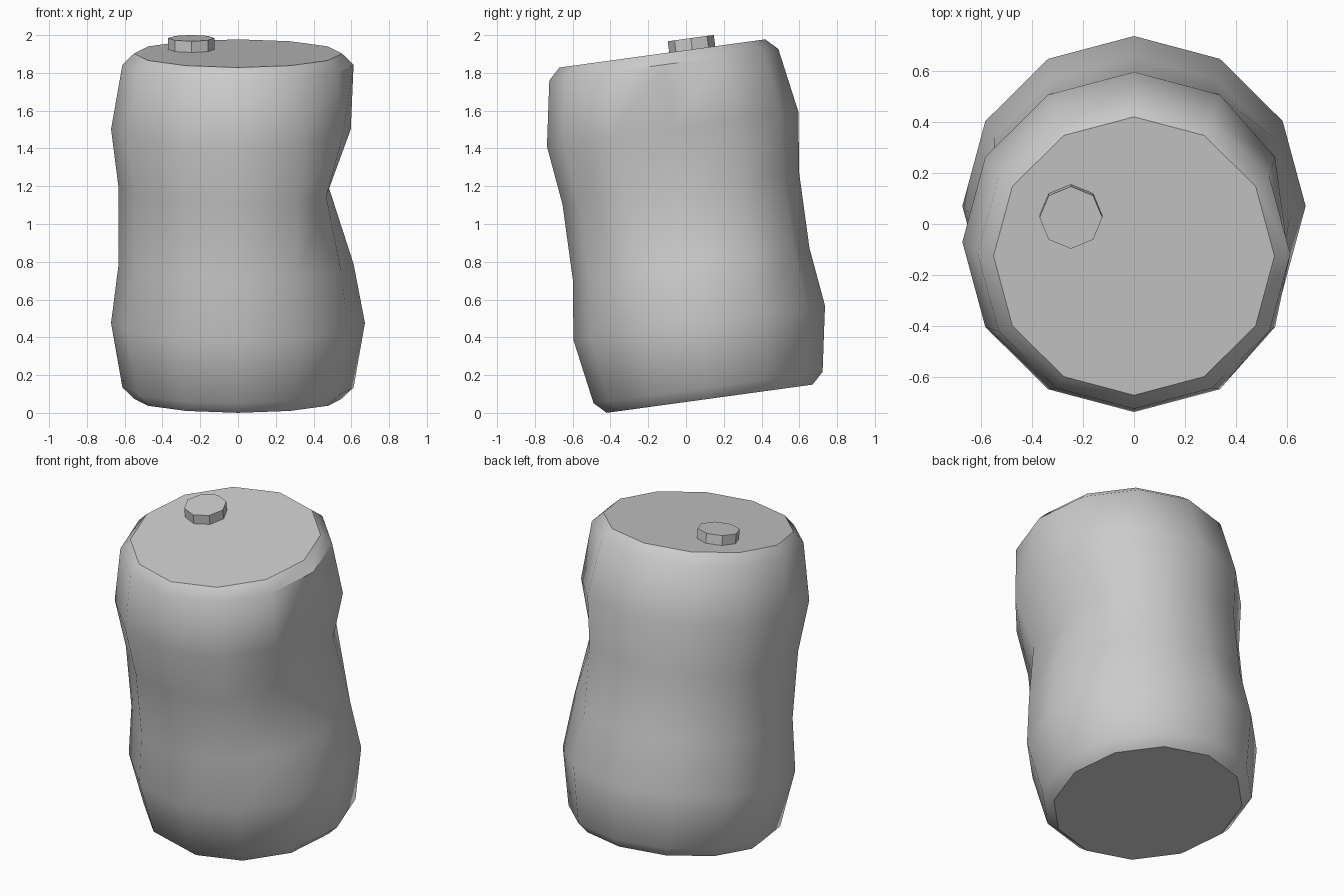
import bpy, bmesh
from math import radians, cos, sin, tau
from mathutils import Matrix

cube = bpy.data.objects.get("Cube")
if cube:
    bpy.data.objects.remove(cube, do_unlink=True)

# Bare metal
metal = bpy.data.materials.new("grey_metal")
metal.use_nodes = True
metal.diffuse_color = (0.6, 0.6, 0.6, 1)
metal.node_tree.nodes["Principled BSDF"].inputs["Base Color"].default_value = metal.diffuse_color

TILT = Matrix.Translation((0, 0.125, 0.075)) @ Matrix.Rotation(radians(7.8), 4, 'X')
HEIGHT = 1.845


def lathe(name, sides, profile, dent=None, centre=(0, 0)):
    """Capped stack of rings; dent maps (ring, side) to an inward push along x."""
    dent = dent or {}
    bm = bmesh.new()
    rings = []
    for r, (radius, z) in enumerate(profile):
        rings.append([bm.verts.new((
            centre[0] + radius * cos(tau * i / sides) - dent.get((r, i), 0),
            centre[1] + radius * sin(tau * i / sides), z)) for i in range(sides)])
    for low, high in zip(rings, rings[1:]):
        for i in range(sides):
            j = (i + 1) % sides
            bm.faces.new((low[i], low[j], high[j], high[i]))
    bm.faces.new(rings[0][::-1])
    bm.faces.new(rings[-1])
    mesh = bpy.data.meshes.new(name)
    bm.to_mesh(mesh)
    bm.free()
    mesh.materials.append(metal)
    obj = bpy.data.objects.new(name, mesh)
    obj.matrix_world = TILT
    bpy.context.collection.objects.link(obj)
    return obj


# Can body: symmetric wavy profile, with a dent pressed into its left side
half = [(0.55, 0), (0.612, 0.06), (0.672, 0.405), (0.632, 0.72)]
profile = half + [(r, HEIGHT - z) for r, z in reversed(half)]
dent = {(4, 0): 0.15, (4, 1): 0.08, (4, 11): 0.08,
        (5, 0): 0.075, (5, 1): 0.03, (5, 11): 0.03, (3, 0): 0.02}
body = lathe("can_body", 12, profile, dent)

bpy.ops.object.select_all(action='DESELECT')
body.select_set(True)
bpy.context.view_layer.objects.active = body
bpy.ops.object.shade_smooth_by_angle(angle=radians(42))

# Small eight-sided cap on the lid
lathe("lid_cap", 8, [(0.123, HEIGHT - 0.01), (0.123, HEIGHT + 0.06)], centre=(-0.247, 0.16))
